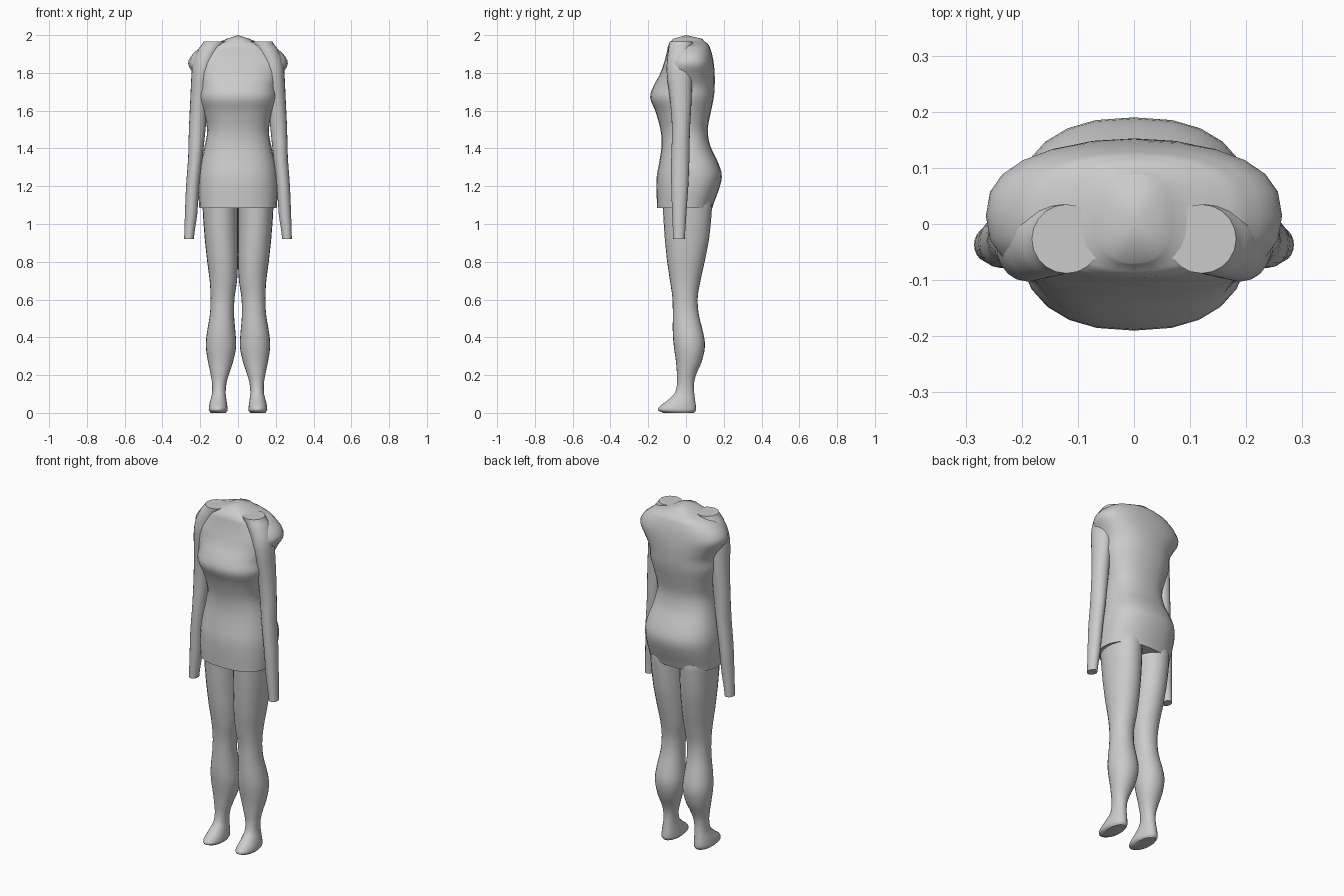
import bpy, bmesh, math


def spline(a, b, c, d, t):
    # Catmull-Rom blend between section values b and c
    return 0.5 * (2*b + (c - a)*t + (2*a - 5*b + 4*c - d)*t*t + (3*b - a - 3*c + d)*t**3)


def refine(rows, steps):
    out = []
    for i in range(len(rows) - 1):
        quad = (rows[max(i-1, 0)], rows[i], rows[i+1], rows[min(i+2, len(rows)-1)])
        for s in range(steps):
            t = s / steps
            row = [spline(*v, t) for v in zip(*quad)]
            row[0] = rows[i][0] + (rows[i+1][0] - rows[i][0]) * t
            out.append(row)
    return out + [rows[-1]]


def power(v, n):
    return math.copysign(abs(v) ** (2 / n), v)


def loft(name, rows, n=2.0, segs=24, steps=3, dome=None, mirror=False):
    # rows: z, x min, x max, y min, y max, from bottom to top
    bm = bmesh.new()
    rings = []
    for z, x0, x1, y0, y1 in refine(rows, steps):
        ring = []
        for k in range(segs):
            a = 2 * math.pi * k / segs
            ring.append(bm.verts.new(((x0+x1)/2 + (x1-x0)/2 * power(math.cos(a), n),
                                      (y0+y1)/2 + (y1-y0)/2 * power(math.sin(a), n), z)))
        rings.append(ring)
    for lo, hi in zip(rings, rings[1:]):
        for k in range(segs):
            m = (k + 1) % segs
            bm.faces.new((lo[k], lo[m], hi[m], hi[k]))
    bm.faces.new(rings[0][::-1])
    top = bm.faces.new(rings[-1])
    if dome:
        bmesh.ops.poke(bm, faces=[top])
        bm.verts.ensure_lookup_table()
        bm.verts[-1].co = dome
    bmesh.ops.recalc_face_normals(bm, faces=bm.faces)
    me = bpy.data.meshes.new(name)
    bm.to_mesh(me)
    bm.free()
    ob = bpy.data.objects.new(name, me)
    bpy.context.collection.objects.link(ob)
    if mirror:
        ob.modifiers.new("Mirror", 'MIRROR').use_mirror_merge = False
    bpy.ops.object.select_all(action='DESELECT')
    ob.select_set(True)
    bpy.context.view_layer.objects.active = ob
    bpy.ops.object.shade_smooth_by_angle(angle=math.radians(50))
    return ob


# Torso: half width, front and back depth per height, closed by a low neck cap
torso = [(1.085, .205, -.153, .14), (1.17, .211, -.156, .17), (1.25, .211, -.155, .19),
         (1.32, .20, -.143, .172), (1.41, .177, -.13, .13), (1.5, .163, -.135, .115),
         (1.6, .185, -.163, .133), (1.67, .206, -.19, .147), (1.73, .205, -.172, .152),
         (1.79, .232, -.14, .152), (1.85, .264, -.118, .147), (1.90, .24, -.104, .138),
         (1.94, .19, -.096, .125), (1.957, .135, -.088, .113), (1.966, .095, -.08, .10),
         (1.98, .062, -.07, .088)]
loft("torso", [(z, -w, w, f, b) for z, w, f, b in torso], n=2.4, dome=(0, 0, 2.0))

# Legs with feet
loft("leg", [(0, .065, .145, -.12, .042), (.012, .056, .154, -.147, .052),
             (.03, .056, .154, -.143, .053), (.06, .06, .148, -.105, .049),
             (.1, .065, .138, -.062, .044), (.15, .062, .137, -.048, .042),
             (.2, .049, .144, -.048, .053), (.27, .026, .159, -.053, .083),
             (.35, .01, .17, -.064, .1), (.42, .013, .165, -.07, .092),
             (.52, .021, .149, -.07, .068), (.61, .018, .145, -.072, .062),
             (.7, .005, .15, -.085, .077), (.8, .0, .163, -.1, .099),
             (.92, .0, .176, -.112, .122), (1.08, .0, .187, -.122, .137),
             (1.12, .0, .187, -.122, .137)], n=2.1, mirror=True)

# Arms, leaning inward into the shoulders
loft("arm", [(.92, .234, .285, -.068, -.006), (1.05, .216, .281, -.073, .002),
             (1.2, .205, .275, -.078, .012), (1.35, .188, .264, -.078, .018),
             (1.5, .172, .26, -.074, .021), (1.65, .16, .253, -.084, .029),
             (1.8, .14, .246, -.102, .033), (1.87, .115, .235, -.1, .035),
             (1.93, .083, .208, -.093, .035), (1.966, .058, .182, -.088, .035)],
     segs=20, mirror=True)
